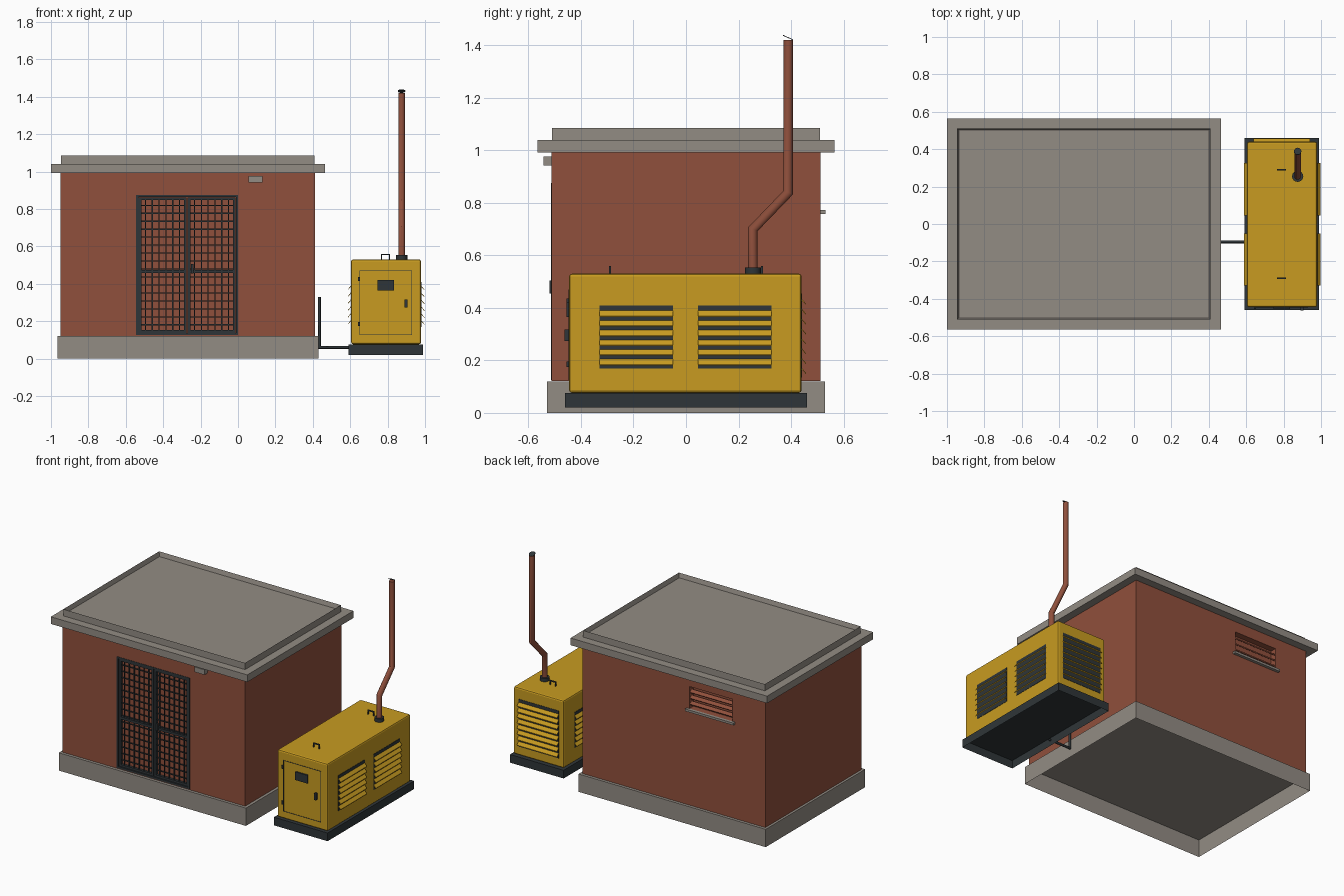
import bpy, bmesh, math
from mathutils import Matrix, Vector

if "Cube" in bpy.data.objects:
    bpy.data.objects.remove(bpy.data.objects["Cube"], do_unlink=True)


def material(name, color):
    m = bpy.data.materials.new(name)
    m.use_nodes = True
    m.diffuse_color = (*color, 1)
    m.node_tree.nodes["Principled BSDF"].inputs["Base Color"].default_value = (*color, 1)
    return m


BRICK = material("brick red", (0.28, 0.08, 0.045))
STONE = material("concrete grey", (0.29, 0.262, 0.23))
YELLOW = material("canopy yellow", (0.58, 0.33, 0.015))
DARK = material("dark steel", (0.028, 0.036, 0.04))


def add_box(bm, x0, x1, y0, y1, z0, z1, rot=None):
    size = Vector((x1 - x0, y1 - y0, z1 - z0))
    mid = Vector((x0 + x1, y0 + y1, z0 + z1)) / 2
    mat = Matrix.Translation(mid) @ (rot or Matrix()) @ Matrix.Diagonal((*size, 1))
    return bmesh.ops.create_cube(bm, size=1, matrix=mat)["verts"]


def finish(name, bm, mat, bevel=0, smooth=False):
    bmesh.ops.recalc_face_normals(bm, faces=bm.faces)
    me = bpy.data.meshes.new(name)
    bm.to_mesh(me)
    bm.free()
    me.materials.append(mat)
    ob = bpy.data.objects.new(name, me)
    bpy.context.collection.objects.link(ob)
    if bevel:
        mod = ob.modifiers.new("Bevel", "BEVEL")
        mod.width, mod.segments = bevel, 2
    if smooth:
        bpy.ops.object.select_all(action="DESELECT")
        ob.select_set(True)
        bpy.context.view_layer.objects.active = ob
        bpy.ops.object.shade_smooth_by_angle(angle=math.radians(40))
    return ob


def boxes(name, mat, *dims, bevel=0, open_bottom=False):
    bm = bmesh.new()
    for d in dims:
        add_box(bm, *d)
    if open_bottom:
        low = [f for f in bm.faces if f.calc_center_median().z < min(d[4] for d in dims) + 1e-4]
        bmesh.ops.delete(bm, geom=low, context="FACES_ONLY")
    return finish(name, bm, mat, bevel)


def cut(target, name, *dim):
    cutter = boxes(name, BRICK, dim)
    cutter.hide_render = True
    cutter.hide_set(True)
    mod = target.modifiers.new(name, "BOOLEAN")
    mod.operation, mod.object, mod.solver = "DIFFERENCE", cutter, "EXACT"


def rim(x0, x1, z0, z1, w, y0, y1):
    """Four bars around an upright rectangle."""
    return [(x0, x0 + w, y0, y1, z0, z1), (x1 - w, x1, y0, y1, z0, z1),
            (x0 + w, x1 - w, y0, y1, z0, z0 + w), (x0 + w, x1 - w, y0, y1, z1 - w, z1)]


# Building shell
boxes("plinth", STONE, (-0.965, 0.43, -0.53, 0.53, 0, 0.12), open_bottom=True)
walls = boxes("walls", BRICK, (-0.95, 0.412, -0.512, 0.512, 0.121, 0.995))
cut(walls, "door_cutter", -0.545, 0.0, -0.6, -0.485, 0.125, 0.875)
cut(walls, "vent_cutter", -0.705, -0.385, 0.47, 0.6, 0.772, 0.92)
boxes("roof_slab", STONE, (-1, 0.465, -0.565, 0.565, 0.992, 1.04))

# Roof edge with a shallow sunken deck
bm = bmesh.new()
add_box(bm, -0.945, 0.41, -0.51, 0.51, 1.04, 1.085)
top = [f for f in bm.faces if f.normal.z > 0.9]
bmesh.ops.inset_region(bm, faces=top, thickness=0.012)
bmesh.ops.translate(bm, verts=top[0].verts, vec=(0, 0, -0.03))
finish("roof_edge", bm, STONE)

# Double grille door
boxes("door_frame", DARK, *rim(-0.545, 0, 0.125, 0.875, 0.012, -0.514, -0.487))
for side, x0 in (("right", -0.531), ("left", -0.269)):
    x1 = x0 + 0.255
    boxes(side + "_door_leaf", DARK, *rim(x0, x1, 0.138, 0.862, 0.014, -0.508, -0.49),
          (x0, x1, -0.508, -0.49, 0.457, 0.473))
    bars = []
    for i in range(1, 7):
        x = x0 + 0.255 * i / 7
        bars.append((x - 0.003, x + 0.003, -0.505, -0.499, 0.14, 0.86))
    for i in range(1, 17):
        z = 0.138 + 0.724 * i / 17
        bars.append((x0, x1, -0.499, -0.493, z - 0.003, z + 0.003))
    boxes(side + "_door_bars", DARK, *bars)
boxes("door_handle", DARK, (-0.25, -0.238, -0.52, -0.505, 0.455, 0.505))

# Wall lamp, vent slats and sill
boxes("wall_lamp", STONE, (0.055, 0.13, -0.543, -0.511, 0.942, 0.976))
boxes("vent_sill", STONE, (-0.725, -0.365, 0.49, 0.532, 0.757, 0.772))
bm = bmesh.new()
for z in (0.805, 0.845, 0.885):
    add_box(bm, -0.705, -0.385, 0.485, 0.51, z - 0.004, z + 0.004,
            Matrix.Rotation(-0.6, 4, "X"))
finish("vent_slats", bm, BRICK)

# Generator base and canopy
boxes("generator_base", DARK, (0.59, 0.99, -0.46, 0.46, 0.02, 0.075), open_bottom=True)
boxes("generator_canopy", YELLOW, (0.605, 0.978, -0.445, 0.44, 0.0765, 0.53), bevel=0.01)


def louvre(name, origin, angle, width, height, count):
    """Dark panel with sloping slats; local +y points out of the wall."""
    place = Matrix.Translation(origin) @ Matrix.Rotation(angle, 4, "Z")
    bm = bmesh.new()
    add_box(bm, -width / 2, width / 2, -0.002, 0.002, -height / 2, height / 2)
    bm.transform(place)
    finish(name + "_panel", bm, DARK)
    bm = bmesh.new()
    pitch = height / (count + 0.5)
    for i in range(count):
        z = height / 2 - pitch * (i + 0.5)
        pts = [(0, z), (0.018, z - 0.022), (0.018, z - 0.026), (0, z - 0.006)]
        f = bm.faces.new([bm.verts.new((-width / 2, y, h)) for y, h in pts])
        ext = bmesh.ops.extrude_face_region(bm, geom=[f], use_keep_orig=True)["geom"]
        bmesh.ops.translate(bm, verts=[v for v in ext if isinstance(v, bmesh.types.BMVert)],
                            vec=(width, 0, 0))
    bm.transform(place)
    finish(name + "_slats", bm, YELLOW)


for label, y in (("front", -0.19), ("rear", 0.185)):
    louvre("right_" + label + "_louvre", (0.978, y, 0.29), -math.pi / 2, 0.28, 0.24, 6)
    louvre("left_" + label + "_louvre", (0.605, y, 0.29), math.pi / 2, 0.28, 0.24, 6)
louvre("back_louvre", (0.79, 0.44, 0.295), 0, 0.3, 0.32, 8)

# Service door on the canopy front
boxes("service_door_seam", DARK, *rim(0.65, 0.93, 0.125, 0.47, 0.003, -0.447, -0.444))
boxes("control_panel", DARK, (0.745, 0.835, -0.455, -0.44, 0.365, 0.42))
boxes("service_door_handle", DARK, (0.89, 0.905, -0.463, -0.44, 0.273, 0.317))
boxes("service_door_hinges", DARK,
      *[(0.641, 0.653, -0.455, -0.44, z - 0.011, z + 0.011) for z in (0.425, 0.185)])

# Lifting handles
for label, y in (("front", -0.29), ("rear", 0.29)):
    boxes(label + "_lifting_handle", DARK,
          *[(x, x + 0.006, y - 0.004, y + 0.004, 0.525, 0.56) for x in (0.765, 0.806)],
          (0.771, 0.806, y - 0.004, y + 0.004, 0.553, 0.56))


def tube(name, mat, pts, radius, sides=16):
    """Mitred pipe along a path lying in one vertical plane."""
    pts = [Vector(p) for p in pts]
    dirs = [(b - a).normalized() for a, b in zip(pts, pts[1:])]
    flat = (pts[-1] - pts[0]).cross(dirs[0]).normalized() if len(pts) > 2 else Vector((1, 0, 0))
    bm = bmesh.new()
    rings = []
    for i, p in enumerate(pts):
        a, b = dirs[max(i - 1, 0)], dirs[min(i, len(dirs) - 1)]
        t = (a + b).normalized()
        side = t.cross(flat) / t.dot(a)
        rings.append([bm.verts.new(p + radius * (flat * math.cos(k) + side * math.sin(k)))
                      for k in (2 * math.pi * n / sides for n in range(sides))])
    for r, s in zip(rings, rings[1:]):
        for k in range(sides):
            j = (k + 1) % sides
            bm.faces.new((r[k], r[j], s[j], s[k]))
    bm.faces.new(rings[0])
    bm.faces.new(rings[-1])
    return finish(name, bm, mat, smooth=True)


# Exhaust stack with hinged rain flap
tube("exhaust_flange", DARK, [(0.875, 0.255, 0.528), (0.875, 0.255, 0.553)], 0.03)
tube("exhaust_pipe", BRICK, [(0.875, 0.255, 0.53), (0.875, 0.255, 0.7),
                             (0.875, 0.39, 0.84), (0.875, 0.39, 1.42)], 0.018)
tilt = Vector((0, 0.4, 0.9)).normalized()
cap = Vector((0.875, 0.388, 1.43))
tube("rain_flap", DARK, [cap - tilt * 0.0015, cap + tilt * 0.0015], 0.02)

# Cable conduit to the building
tube("cable_conduit", DARK, [(0.6, -0.095, 0.06), (0.435, -0.095, 0.06),
                             (0.435, -0.095, 0.328)], 0.008, 12)
